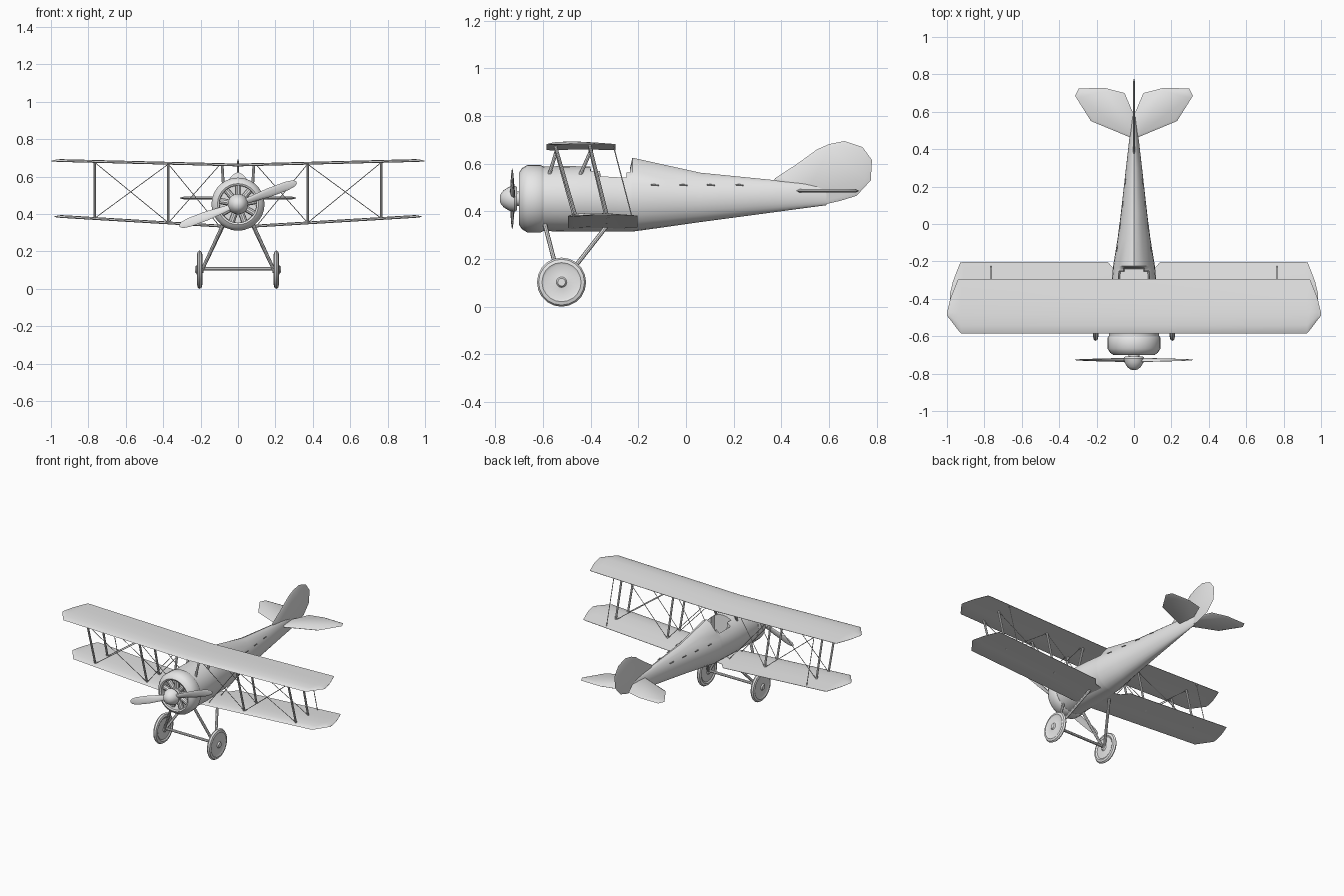
import bpy, bmesh, math
from mathutils import Vector, Matrix

cube = bpy.data.objects.get("Cube")
if cube:
    bpy.data.objects.remove(cube, do_unlink=True)

grey = bpy.data.materials.new("plain_grey")
grey.use_nodes = True
grey.diffuse_color = (0.8, 0.8, 0.8, 1)
grey.node_tree.nodes["Principled BSDF"].inputs["Base Color"].default_value = (0.8, 0.8, 0.8, 1)
parts = []


def finish(name, bm):
    bmesh.ops.remove_doubles(bm, verts=bm.verts, dist=0.00005)
    bmesh.ops.recalc_face_normals(bm, faces=bm.faces)
    mesh = bpy.data.meshes.new(name)
    bm.to_mesh(mesh)
    bm.free()
    mesh.materials.append(grey)
    obj = bpy.data.objects.new(name, mesh)
    bpy.context.collection.objects.link(obj)
    parts.append(obj)
    return obj


def loft_mesh(rings):
    """Skin a list of equal-length rings and cap both ends."""
    bm = bmesh.new()
    rows = [[bm.verts.new(p) for p in ring] for ring in rings]
    n = len(rows[0])
    for a, b in zip(rows, rows[1:]):
        for i in range(n):
            j = (i + 1) % n
            bm.faces.new((a[i], a[j], b[j], b[i]))
    bm.faces.new(rows[0])
    bm.faces.new(rows[-1])
    return bm


def loft(name, rings):
    return finish(name, loft_mesh(rings))


def lathe(name, center, axis, profile, sides=24):
    """Turn (offset, radius) pairs round an axis through center."""
    axis = Vector(axis)
    u = Vector((0, 0, 1))
    v = axis.cross(u)
    turn = [2 * math.pi * i / sides for i in range(sides)]
    return loft(name, [[Vector(center) + axis * d + (u * math.cos(t) + v * math.sin(t)) * max(r, 0.0003)
                        for t in turn] for d, r in profile])


def rod(name, p, q, r, sides=8):
    p, q = Vector(p), Vector(q)
    axis = (q - p).normalized()
    u = axis.orthogonal().normalized()
    v = axis.cross(u)
    turn = [2 * math.pi * i / sides for i in range(sides)]
    return loft(name, [[c + (u * math.cos(t) + v * math.sin(t)) * r for t in turn] for c in (p, q)])


def plate(name, outline, half, normal):
    """Thin surface that tapers toward its outline."""
    pts = [Vector(p) for p in outline]
    mid = sum(pts, Vector()) / len(pts)
    n = Vector(normal) * half
    inner = [mid + (p - mid) * 0.88 for p in pts]
    return loft(name, [[p - n for p in inner], pts, [p + n for p in inner]])


AXIS_Z = 0.453

# Fuselage: y, half width, bottom, top, ridge height
sections = [(-0.62, .134, .318, .588, 0), (-0.50, .133, .315, .590, 0), (-0.40, .128, .315, .588, 0),
            (-0.36, .124, .315, .587, 0), (-0.30, .119, .315, .583, 0), (-0.25, .114, .315, .580, 0),
            (-0.235, .113, .315, .580, 0), (-0.225, .112, .315, .580, .045), (-0.08, .088, .335, .563, .030),
            (0.06, .070, .355, .547, .015), (0.30, .043, .387, .532, .006), (0.50, .020, .414, .515, .003),
            (0.59, .006, .426, .503, 0)]


def fuselage_ring(y, w, low, high, ridge, n=24):
    ring = []
    for i in range(n):
        t = 2 * math.pi * i / n
        c = math.cos(t)
        ring.append(Vector((w * math.sin(t), y, (low + high) / 2 + (high - low) / 2 * c + ridge * max(0, c) ** 8)))
    return ring


bm = loft_mesh([fuselage_ring(*s) for s in sections])
# Cockpit well
opening = []
for f in bm.faces:
    c = f.calc_center_median()
    limit = 0.09 if -0.36 < c.y < -0.25 else 0.06
    if -0.40 < c.y < -0.235 and c.z > 0.53 and abs(c.x) < limit:
        opening.append(f)
bmesh.ops.recalc_face_normals(bm, faces=bm.faces)
well = bmesh.ops.extrude_face_region(bm, geom=opening)["geom"]
for v in [g for g in well if isinstance(g, bmesh.types.BMVert)]:
    v.co = (v.co.x * 0.9, -0.30 + (v.co.y + 0.30) * 0.93, 0.45)
bmesh.ops.delete(bm, geom=[f for f in opening if f.is_valid], context="FACES")
finish("fuselage", bm)

# Engine cowl, engine and spinner
nose = (0, 0, AXIS_Z)
lathe("engine_cowl", nose, (0, 1, 0),
      [(-.60, .05), (-.60, .136), (-.61, .142), (-.665, .142), (-.688, .128), (-.70, .110),
       (-.695, .100), (-.63, .098), (-.63, .03)], 28)
lathe("crankcase", nose, (0, 1, 0), [(-.62, .045), (-.69, .045), (-.70, .03), (-.72, .03)], 16)
for i in range(9):
    t = 2 * math.pi * i / 9
    d = Vector((math.sin(t), 0, math.cos(t)))
    c = Vector((0, -0.665, AXIS_Z))
    rod(f"engine_cylinder_{i + 1}", c + d * 0.035, c + d * 0.099, 0.017, 10)
lathe("spinner", nose, (0, 1, 0),
      [(-.78, 0), (-.779, .018), (-.765, .036), (-.74, .051), (-.72, .055), (-.708, .048), (-.708, 0)], 20)

# Propeller blades: radius, half chord, half thickness, twist in degrees
for k, side in enumerate(("left", "right")):
    rings = []
    for r, chord, thick, twist in [(.02, .014, .009, 30), (.08, .019, .007, 25), (.18, .025, .005, 15),
                                   (.28, .024, .003, 10), (.32, .017, .002, 8), (.334, .006, .001, 8)]:
        ring = []
        for i in range(10):
            t = 2 * math.pi * i / 10
            p = Vector((r, thick * math.sin(t), chord * math.cos(t)))
            ring.append(Matrix.Rotation(math.radians(twist), 3, "X") @ p)
        spin = Matrix.Rotation(math.radians(-20.5) + math.pi * k, 3, "Y")
        rings.append([spin @ p + Vector((0, -0.727, AXIS_Z)) for p in ring])
    loft(f"propeller_blade_{side}", rings)


# Wings
def upper_z(x):
    return 0.658 + 0.025 * abs(x)


def lower_z(x):
    return 0.326 + 0.060 * abs(x)


AIRFOIL = [(0, 0), (.04, .005), (.15, .010), (.35, .012), (.65, .008), (1, .001),
           (1, -.001), (.65, .001), (.35, .001), (.08, -.003)]


def wing(name, stations, height):
    rings = []
    for x, lead, trail in [(-x, a, b) for x, a, b in stations[::-1] if x > 0] + stations:
        taper = min(1, (trail - lead) / 0.2)
        rings.append([(x, lead + (trail - lead) * t, height(x) + h * taper) for t, h in AIRFOIL])
    return loft(name, rings)


tip = [(.925, -.585, -.295), (.942, -.565, -.298), (.965, -.535, -.355), (.982, -.512, -.40), (.999, -.492, -.47)]
wing("upper_wing", [(0, -.585, -.295)] + tip, upper_z)
wing("lower_wing", [(0, -.495, -.27), (.10, -.495, -.25), (.14, -.495, -.203)]
     + [(x * 0.986, a + 0.09, b + 0.092) for x, a, b in tip], lower_z)

for s, side in ((1, "left"), (-1, "right")):
    # Interplane struts, cabane struts and bracing wires
    for row, top_y, low_y, cab_low in (("front", -.55, -.46, -.575), ("rear", -.405, -.328, -.445)):
        cab_x = 0.085
        for place, x in (("inner", .372), ("outer", .767)):
            rod(f"{place}_{row}_strut_{side}", (s * x, low_y, lower_z(x)), (s * x, top_y, upper_z(x) + .004), .0068)
        rod(f"cabane_{row}_strut_{side}", (s * .078, cab_low, .55), (s * cab_x, top_y + .01, .664), .0075)
        for bay, xa, xb in (("inner", .10, .372), ("outer", .372, .767)):
            rod(f"{bay}_{row}_lift_wire_{side}", (s * xa, low_y, lower_z(xa) + .005),
                (s * xb, top_y, upper_z(xb)), .0022, 5)
            rod(f"{bay}_{row}_landing_wire_{side}", (s * xa, top_y, upper_z(xa)),
                (s * xb, low_y, lower_z(xb) + .005), .0022, 5)
    rod(f"aileron_cable_{side}", (s * .765, -.225, lower_z(.765)), (s * .765, -.305, upper_z(.765)), .0025, 5)

    # Undercarriage
    rod(f"front_gear_leg_{side}", (s * .08, -.592, .345), (s * .19, -.53, .105), .009)
    rod(f"rear_gear_leg_{side}", (s * .08, -.335, .335), (s * .19, -.515, .105), .009)
    lathe(f"wheel_{side}", (s * .205, -.522, .103), (s, 0, 0),
          [(-.02, 0), (-.02, .016), (-.013, .022), (-.008, .072), (-.014, .082), (-.010, .096), (0, .103),
           (.010, .096), (.014, .082), (.009, .072), (.016, .022), (.024, .016), (.024, 0)], 20)

    # Tailplane
    plate(f"tailplane_{side}", [(s * x, y, .486) for x, y in
          [(0, .455), (.025, .465), (.23, .55), (.315, .685), (.295, .725), (.155, .727), (.05, .70), (.008, .60), (0, .59)]],
          .007, (0, 0, 1))

    # Stitches along the fuselage side
    for y, w in ((-.13, .097), (-.01, .081), (.105, .066), (.225, .052)):
        rod(f"side_stitch_{side}", (s * w * .97, y - .016, .512), (s * (w * .97 - .004), y + .016, .510), .003, 6)

rod("wheel_axle", (-.205, -.522, .107), (.205, -.522, .107), .009)

# Fin and rudder
plate("fin_and_rudder", [(0, y, z) for y, z in
      [(.36, .52), (.375, .54), (.46, .595), (.55, .66), (.60, .682), (.665, .695), (.74, .67), (.78, .615),
       (.775, .53), (.715, .465), (.65, .445), (.585, .43), (.50, .47)]], .006, (1, 0, 0))

# Smooth shading with sharp edges kept
for o in bpy.context.selected_objects:
    o.select_set(False)
for o in parts:
    o.select_set(True)
bpy.context.view_layer.objects.active = parts[0]
bpy.ops.object.shade_smooth_by_angle(angle=math.radians(35))
